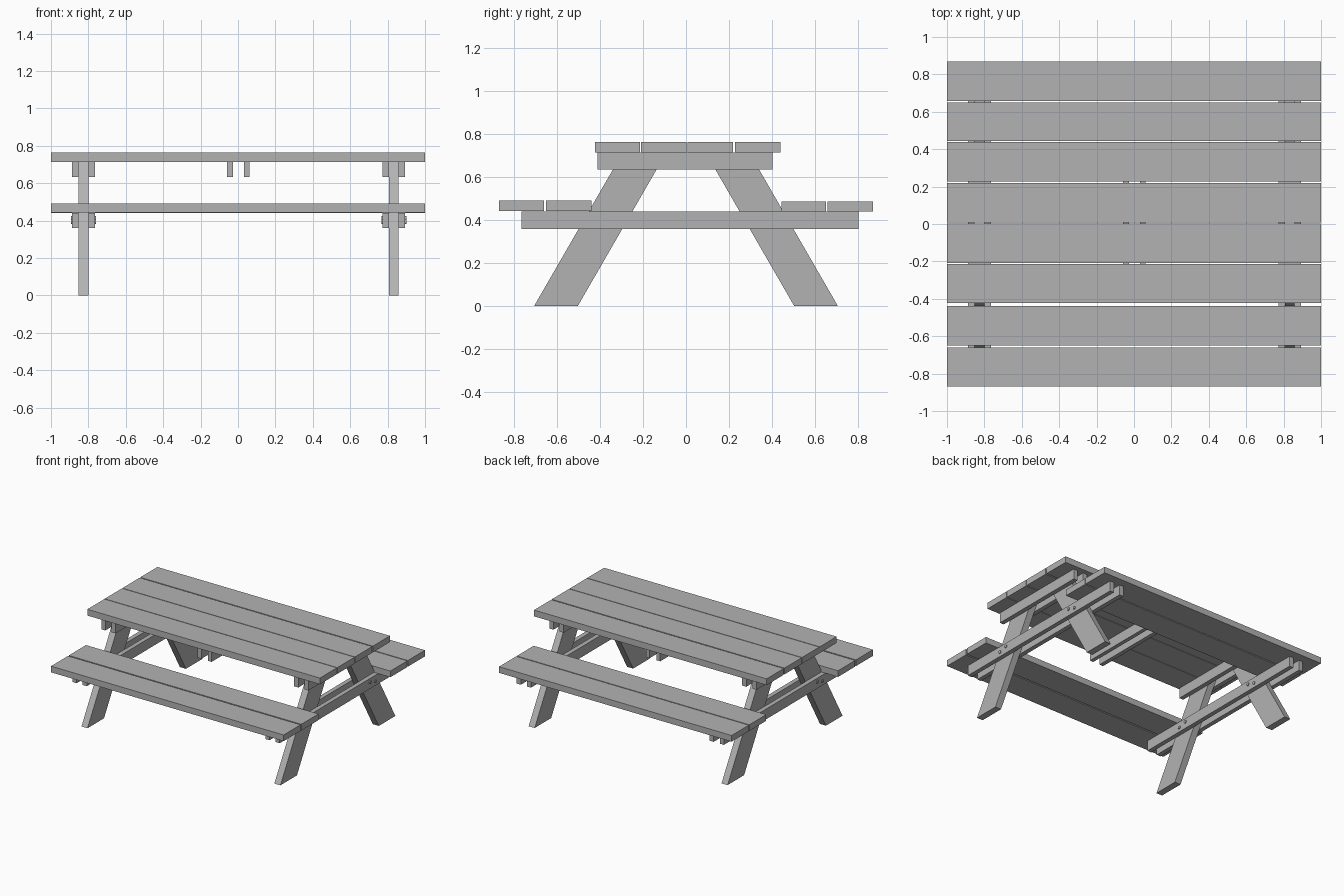
import bpy, bmesh, math

if "Cube" in bpy.data.objects:
    bpy.data.objects.remove(bpy.data.objects["Cube"])

# Dark grey timber
timber = bpy.data.materials.new("dark_timber")
timber.diffuse_color = (0.45, 0.45, 0.45, 1)
timber.use_nodes = True
timber.node_tree.nodes["Principled BSDF"].inputs["Base Color"].default_value = timber.diffuse_color


def prism(name, profile, x0, x1):
    """Extrude a (y, z) profile along x."""
    bm = bmesh.new()
    face = bm.faces.new([bm.verts.new((x0, y, z)) for y, z in profile])
    new = bmesh.ops.extrude_face_region(bm, geom=[face])["geom"]
    verts = [v for v in new if isinstance(v, bmesh.types.BMVert)]
    bmesh.ops.translate(bm, verts=verts, vec=(x1 - x0, 0, 0))
    bmesh.ops.recalc_face_normals(bm, faces=bm.faces)
    mesh = bpy.data.meshes.new(name)
    bm.to_mesh(mesh)
    bm.free()
    mesh.materials.append(timber)
    obj = bpy.data.objects.new(name, mesh)
    bpy.context.collection.objects.link(obj)
    return obj


def board(name, x, y, z):
    return prism(name, [(y[0], z[0]), (y[1], z[0]), (y[1], z[1]), (y[0], z[1])], *x)


FULL = (-1.0, 1.0)
TOP_BEAM_Y, TOP_BEAM_Z = (-0.412, 0.402), (0.634, 0.714)
SEAT_BEAM_Y, SEAT_BEAM_Z = (-0.765, 0.802), (0.359, 0.439)

# Table top planks
for y in [(-0.422, -0.214), (-0.209, 0.003), (0.008, 0.219), (0.228, 0.438)]:
    board("table_plank", FULL, y, (0.714, 0.763))

# Bench planks
for y in [(-0.868, -0.66), (-0.65, -0.439)]:
    board("front_seat_plank", FULL, y, (0.443, 0.491))
for y in [(0.443, 0.65), (0.658, 0.868)]:
    board("back_seat_plank", FULL, y, (0.439, 0.487))

# Two end frames: slanted legs sandwiched between paired beams
slope = math.tan(math.radians(30))
leg_top = 0.714
run = slope * leg_top
for x0, x1 in [(-0.852, -0.80), (0.807, 0.859)]:
    for side in (-1, 1):
        prism("leg", [(side * 0.706, 0), (side * 0.503, 0),
                      (side * (0.503 - run), leg_top),
                      (side * (0.706 - run), leg_top)], x0, x1)
    for bx in [(x0 - 0.035, x0), (x1, x1 + 0.035)]:
        board("top_beam", bx, TOP_BEAM_Y, TOP_BEAM_Z)
        board("seat_beam", bx, SEAT_BEAM_Y, SEAT_BEAM_Z)
    # Bolts through the seat beams and legs
    for side in (-1, 1):
        for y, z in [(0.41, 0.393), (0.345, 0.411)]:
            circle = [(side * y + 0.012 * math.cos(a), z + 0.012 * math.sin(a))
                      for a in (math.tau * i / 16 for i in range(16))]
            prism("bolt", circle, x0 - 0.041, x1 + 0.041)

# Middle cleats under the table top
for x in [(-0.06, -0.027), (0.031, 0.062)]:
    board("middle_cleat", x, TOP_BEAM_Y, TOP_BEAM_Z)
